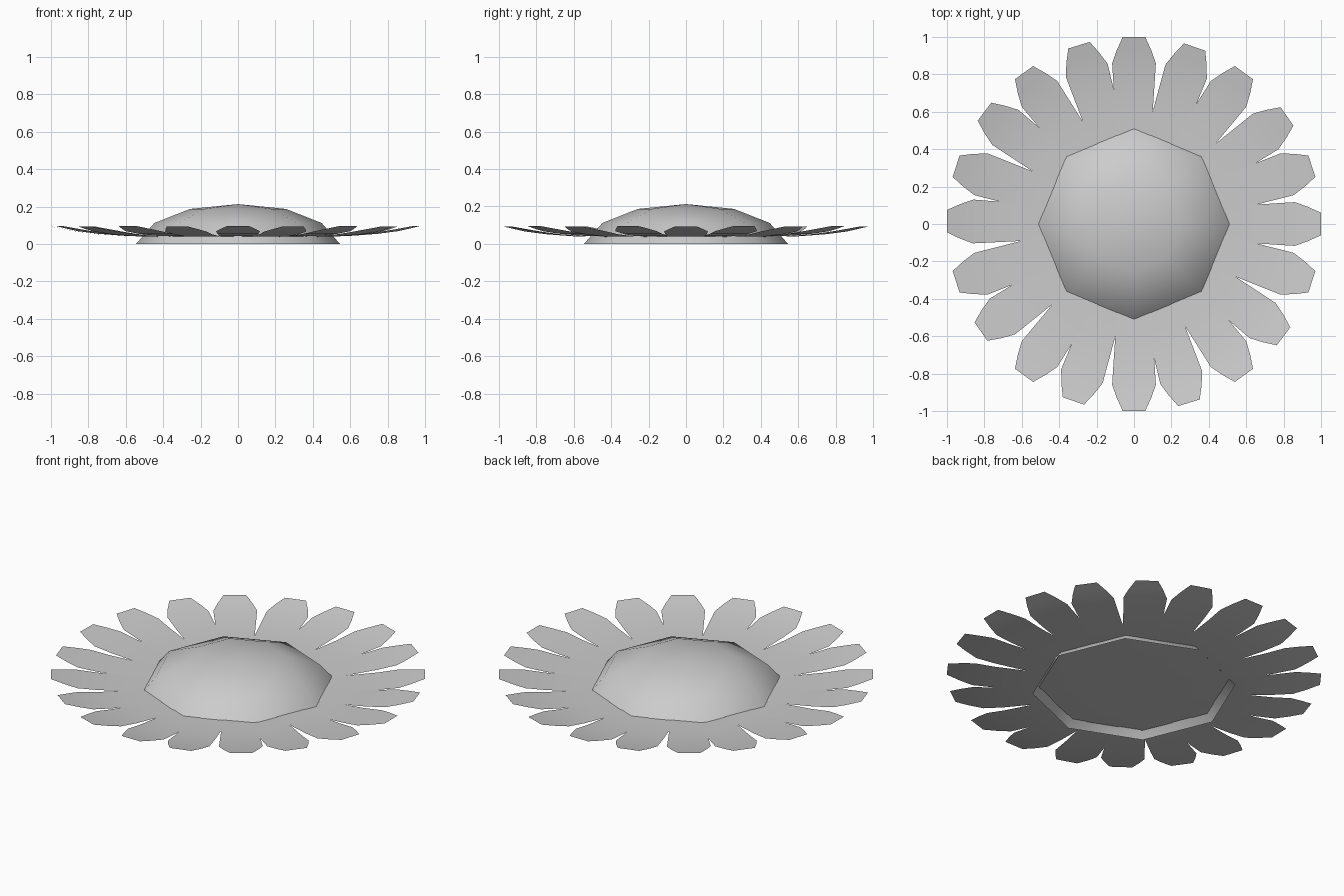
import bpy
import bmesh
from math import radians, sin, cos, pi

old = bpy.data.objects.get("Cube")
if old:
    bpy.data.objects.remove(old, do_unlink=True)

# One plain grey for the whole flower
grey = bpy.data.materials.new("plain_grey")
grey.use_nodes = True
colour = (0.6, 0.6, 0.6, 1)
grey.diffuse_color = colour
grey.node_tree.nodes["Principled BSDF"].inputs["Base Color"].default_value = colour


def make_object(name, bm):
    """Turn a bmesh into a smooth-shaded grey object."""
    for face in bm.faces:
        face.smooth = True
    mesh = bpy.data.meshes.new(name)
    bm.to_mesh(mesh)
    bm.free()
    mesh.materials.append(grey)
    obj = bpy.data.objects.new(name, mesh)
    bpy.context.collection.objects.link(obj)
    return obj


# Flower centre: open eight-sided dome, as (radius, height) rings
SIDES = 8
bm = bmesh.new()
rings = []
for radius, height in [(0.545, 0), (0.447, 0.112), (0.257, 0.187)]:
    rings.append([bm.verts.new((radius * cos(2 * pi * i / SIDES),
                                radius * sin(2 * pi * i / SIDES), height))
                  for i in range(SIDES)])
top = bm.verts.new((0, 0, 0.213))
for i in range(SIDES):
    j = (i + 1) % SIDES
    for low, high in zip(rings, rings[1:]):
        bm.faces.new((low[i], low[j], high[j], high[i]))
    bm.faces.new((rings[-1][i], rings[-1][j], top))
make_object("flower_centre", bm)

# Petal outline: (distance from centre, half width, height)
PETAL = [(0, 0.058, 0.036), (0.3, 0.079, 0.037), (0.6, 0.1, 0.043),
         (0.75, 0.11, 0.054), (0.86, 0.117, 0.068), (0.93, 0.092, 0.081),
         (1, 0.06, 0.095)]


def make_petal(name, angle, lift):
    bm = bmesh.new()
    rows = [[bm.verts.new((r, side * w, z + lift)) for side in (-1, 1)]
            for r, w, z in PETAL]
    for a, b in zip(rows, rows[1:]):
        bm.faces.new((a[0], b[0], b[1], a[1]))
    petal = make_object(name, bm)
    petal.rotation_euler.z = radians(angle)


# Two interleaved rings of ten petals, the second turned very slightly
for i in range(10):
    make_petal(f"petal_a_{i + 1}", 18 + 36 * i, 0)
    turn = 0 if i == 0 else -0.9
    make_petal(f"petal_b_{i + 1}", 36 * i + turn, -0.002)
